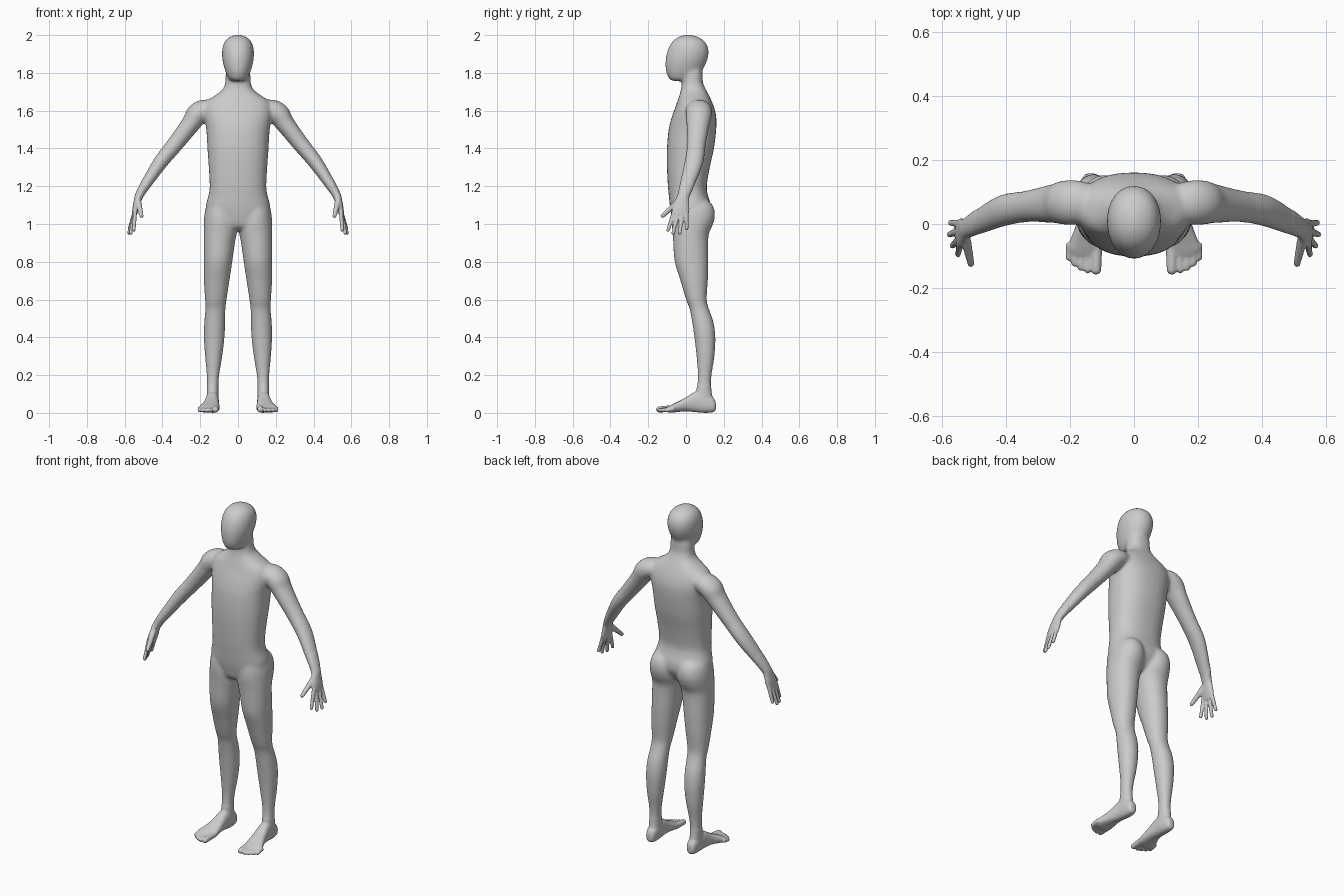
import bpy, bmesh, math
from mathutils import Vector

N = 32
bm = bmesh.new()


def dense(rows, steps=5):
    """Catmull-Rom interpolation of rows of numbers."""
    out = []
    for i in range(len(rows) - 1):
        a, b, c, d = (rows[max(0, min(len(rows) - 1, i + k))] for k in (-1, 0, 1, 2))
        for s in range(steps):
            t = s / steps
            out.append([0.5 * (2 * q + (r - p) * t + (2 * p - 5 * q + 4 * r - w) * t * t
                               + (3 * q - p - 3 * r + w) * t ** 3)
                        for p, q, r, w in zip(a, b, c, d)])
    return out + [list(rows[-1])]


def unit_ring(power):
    for k in range(N):
        c, s = math.cos(math.tau * k / N), math.sin(math.tau * k / N)
        yield (math.copysign(abs(c) ** (2 / power), c), math.copysign(abs(s) ** (2 / power), s))


def skin(rings, side):
    loops = [[bm.verts.new((p[0] * side, p[1], p[2])) for p in r] for r in rings]
    for a, b in zip(loops, loops[1:]):
        for k in range(N):
            bm.faces.new((a[k], a[(k + 1) % N], b[(k + 1) % N], b[k]))
    bm.faces.new(loops[0][::-1])
    bm.faces.new(loops[-1])


def loft(rows, side=1, axis='z', power=2.2):
    """Rows: position on axis, x min, x max, other min, other max."""
    rings = []
    for s, a0, a1, b0, b1 in dense(rows):
        ring = []
        for c, d in unit_ring(power):
            a = (a0 + a1) / 2 + c * (a1 - a0) / 2
            b = (b0 + b1) / 2 + d * (b1 - b0) / 2
            ring.append((a, b, s) if axis == 'z' else (a, s, b))
        rings.append(ring)
    skin(rings, side)


def tube(rows, side=1, power=2.0):
    """Rows: x, y, z, radius along y, radius across."""
    pts = dense(rows)
    rings = []
    for i, (x, y, z, ry, rn) in enumerate(pts):
        t = (Vector(pts[min(i + 1, len(pts) - 1)][:3]) - Vector(pts[max(i - 1, 0)][:3])).normalized()
        u = Vector((0, 1, 0))
        u = (u - t * u.dot(t)).normalized()
        v = t.cross(u)
        rings.append([Vector((x, y, z)) + u * c * ry + v * d * rn for c, d in unit_ring(power)])
    skin(rings, side)


def digit(base, tip, r0, r1, side):
    """Round-ended finger or toe."""
    a, b = Vector(base), Vector(tip)
    d = (b - a).normalized()
    tube([(*a, r0, r0), (*a.lerp(b, .5), (r0 + r1) / 2, (r0 + r1) / 2), (*(b - d * r1), r1, r1),
          (*(b - d * r1 * .4), r1 * .8, r1 * .8), (*b, r1 * .3, r1 * .3)], side)


# torso and neck: z, half width, front, back
torso = [(.965, .04, -.03, .05), (.99, .11, -.062, .09), (1.05, .165, -.078, .13), (1.1, .17, -.086, .132),
         (1.15, .157, -.091, .117), (1.2, .15, -.096, .11), (1.3, .155, -.101, .126),
         (1.4, .162, -.101, .148), (1.5, .168, -.092, .16), (1.57, .18, -.074, .16),
         (1.62, .18, -.056, .148), (1.655, .16, -.044, .134), (1.685, .115, -.034, .12),
         (1.715, .08, -.026, .104), (1.75, .067, -.022, .09), (1.8, .065, -.02, .087), (1.85, .05, -.01, .08)]
loft([(z, -w, w, f, b) for z, w, f, b in torso], power=2.35)

# head
head = [(1.757, .03, -.07, -.01), (1.766, .046, -.088, .03), (1.79, .06, -.101, .068), (1.82, .071, -.108, .09),
        (1.86, .081, -.109, .11), (1.9, .085, -.103, .12), (1.94, .081, -.089, .115),
        (1.972, .066, -.066, .094), (1.992, .04, -.036, .06), (2.001, .014, -.01, .03)]
loft([(z, -w, w, f, b) for z, w, f, b in head], power=2.1)

for side in (1, -1):
    # legs with buttocks
    loft([(1.13, .04, .14, -.05, .11), (1.1, .015, .165, -.066, .142), (1.05, .004, .178, -.075, .154),
          (1.0, .001, .181, -.076, .144), (.95, .006, .182, -.071, .122), (.9, .016, .182, -.068, .118),
          (.8, .03, .182, -.06, .119), (.7, .045, .181, -.03, .116), (.6, .06, .175, 0, .11),
          (.55, .066, .173, .019, .122), (.48, .068, .179, .032, .146), (.4, .071, .181, .044, .156),
          (.3, .083, .175, .055, .151), (.2, .099, .166, .062, .136), (.13, .104, .165, .056, .134),
          (.06, .102, .166, .04, .145)], side, power=2.1)
    # feet
    loft([(.158, .122, .148, .02, .05), (.152, .112, .157, .008, .07), (.135, .105, .163, .002, .09),
          (.1, .101, .167, .0, .11), (.05, .102, .171, .004, .112), (.0, .1, .181, .008, .082),
          (-.05, .097, .2, .004, .056), (-.08, .099, .211, .001, .042), (-.1, .104, .2, .004, .032)],
         side, 'y', 2.4)
    for x, tip, r in ((.117, -.159, .016), (.143, -.155, .0115), (.164, -.147, .011),
                      (.184, -.134, .011), (.202, -.116, .0105)):
        digit((x, -.06, .024), (x + .002, tip, r + .001), r * 1.15, r, side)
    # arms running into palms
    tube([(.11, .066, 1.6, .05, .04), (.17, .068, 1.605, .068, .055), (.215, .067, 1.58, .07, .06),
          (.25, .064, 1.53, .062, .051), (.335, .055, 1.42, .05, .044), (.41, .042, 1.327, .05, .039),
          (.487, .006, 1.211, .04, .029), (.522, -.012, 1.152, .032, .023), (.533, -.02, 1.12, .038, .019),
          (.542, -.027, 1.08, .046, .017), (.548, -.031, 1.05, .042, .013), (.55, -.032, 1.04, .03, .008)],
         side)
    # fingers and thumb
    for y, tip in ((-.062, (.552, -.098, .958)), (-.041, (.57, -.07, .942)),
                   (-.019, (.58, -.034, .944)), (.002, (.577, .004, .966))):
        digit((.545, y, 1.07), tip, .0115, .0095, side)
    digit((.53, -.035, 1.125), (.509, -.132, 1.035), .017, .011, side)

bmesh.ops.recalc_face_normals(bm, faces=bm.faces)
mesh = bpy.data.meshes.new("human_figure")
bm.to_mesh(mesh)
bm.free()
body = bpy.data.objects.new("human_figure", mesh)
bpy.context.collection.objects.link(body)
bpy.context.view_layer.objects.active = body
body.select_set(True)

# fuse into one skin
fuse = body.modifiers.new("fuse", 'REMESH')
fuse.mode = 'VOXEL'
fuse.voxel_size = .005
bpy.ops.object.modifier_apply(modifier="fuse")

# blend the joints, keeping fingers and toes crisp
bm = bmesh.new()
bm.from_mesh(body.data)
large = [v for v in bm.verts if v.co.z > .14 and abs(v.co.x) < .5]
for verts, count in ((list(bm.verts), 2), (large, 22)):
    for _ in range(count):
        bmesh.ops.smooth_vert(bm, verts=verts, factor=.5, use_axis_x=True, use_axis_y=True, use_axis_z=True)
bm.to_mesh(body.data)
bm.free()
bpy.ops.object.shade_smooth()
